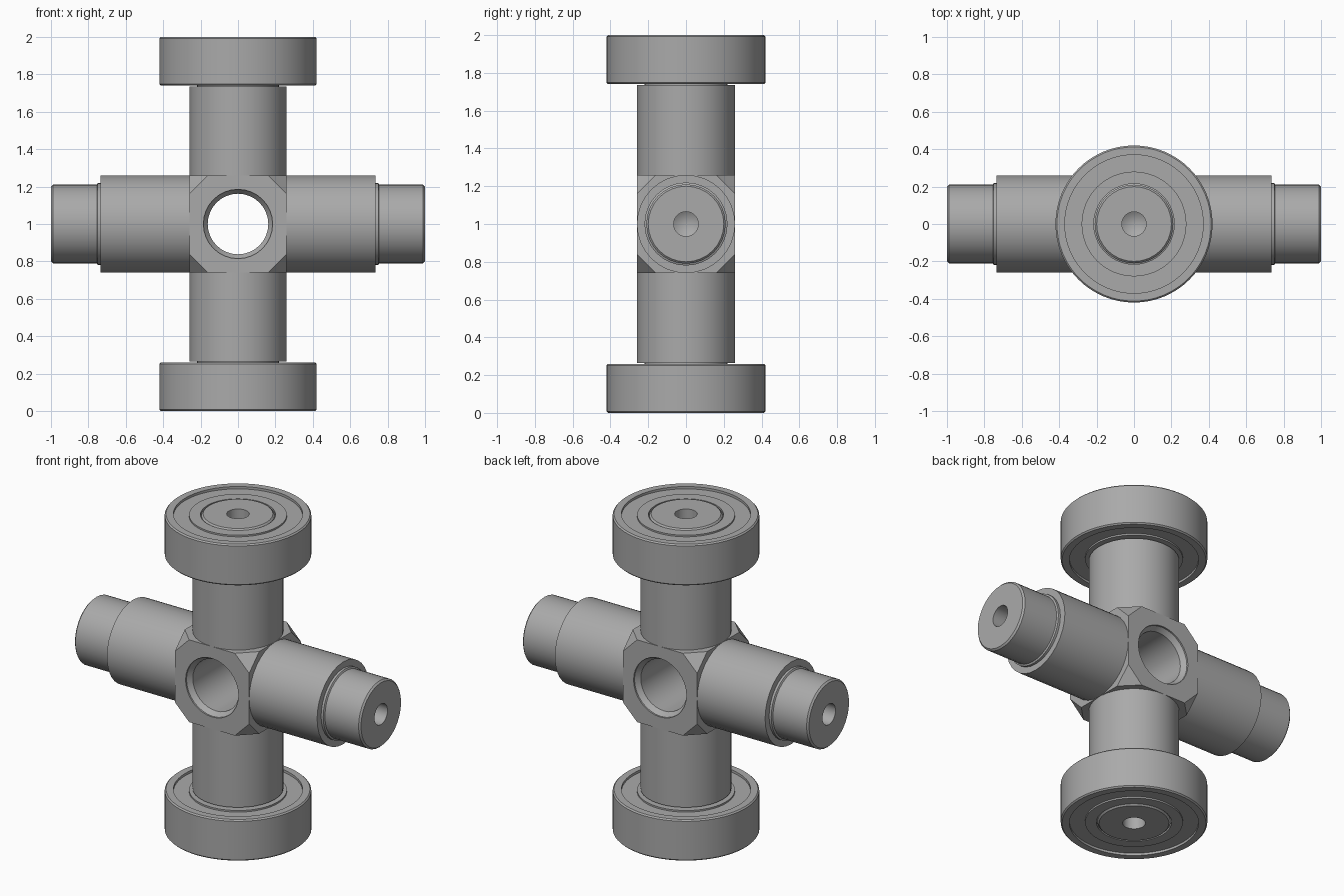
import bpy, bmesh, math
from mathutils import Matrix

if "Cube" in bpy.data.objects:
    bpy.data.objects.remove(bpy.data.objects["Cube"])

steel = bpy.data.materials.new("brushed grey steel")
steel.use_nodes = True
GREY = (0.4, 0.4, 0.4, 1)
steel.diffuse_color = GREY
steel.node_tree.nodes["Principled BSDF"].inputs["Base Color"].default_value = GREY

CENTRE = Matrix.Translation((0, 0, 1))
HALF = 0.26          # half width of the hub, also the sleeve radius


def finish(name, bm, matrix, smooth=True):
    bmesh.ops.remove_doubles(bm, verts=bm.verts, dist=1e-5)
    bmesh.ops.recalc_face_normals(bm, faces=bm.faces)
    mesh = bpy.data.meshes.new(name)
    bm.to_mesh(mesh)
    bm.free()
    mesh.materials.append(steel)
    obj = bpy.data.objects.new(name, mesh)
    bpy.context.collection.objects.link(obj)
    obj.matrix_world = matrix
    if smooth:
        bpy.ops.object.select_all(action='DESELECT')
        obj.select_set(True)
        bpy.context.view_layer.objects.active = obj
        bpy.ops.object.shade_smooth_by_angle(angle=math.radians(30))
    return obj


def lathe(name, profile, sides, matrix, closed=False):
    """Spin (radius, height) points about the local z axis."""
    bm = bmesh.new()
    verts = [bm.verts.new((r, 0, h)) for r, h in profile]
    pairs = list(zip(verts, verts[1:]))
    if closed:
        pairs.append((verts[-1], verts[0]))
    edges = [bm.edges.new(p) for p in pairs]
    bmesh.ops.spin(bm, geom=verts + edges, cent=(0, 0, 0), axis=(0, 0, 1),
                   angle=math.tau, steps=sides, use_duplicate=False)
    return finish(name, bm, matrix)


# Hub: block with its eight corners cut off
bm = bmesh.new()
bmesh.ops.create_cube(bm, size=2 * HALF)
bmesh.ops.bevel(bm, geom=bm.verts[:], offset=0.1, segments=1, affect='VERTICES')
hub = finish("hub", bm, CENTRE, smooth=False)

# Cross bore with countersunk mouths
bore_profile = [(0, -0.3), (0.185, -0.3), (0.185, -0.25), (0.162, -0.22)]
bore_profile += [(r, -h) for r, h in reversed(bore_profile)]
bore = lathe("bore_cutter", bore_profile, 32,
             CENTRE @ Matrix.Rotation(math.pi / 2, 4, 'X'))
cut = hub.modifiers.new("bore", 'BOOLEAN')
cut.operation = 'DIFFERENCE'
cut.solver = 'EXACT'
cut.object = bore
bpy.context.view_layer.objects.active = hub
bpy.ops.object.modifier_apply(modifier=cut.name)
bpy.data.objects.remove(bore)
bpy.ops.object.select_all(action='DESELECT')
hub.select_set(True)
bpy.ops.object.shade_smooth_by_angle(angle=math.radians(30))

# Stepped journal: sleeve, shoulder collar, shaft and drilled centre
journal = [(0, 0.25), (HALF, 0.25), (HALF, 0.735), (0.22, 0.735), (0.22, 0.75),
           (0.21, 0.755), (0.21, 0.99), (0.2, 1), (0.065, 1), (0.065, 0.9),
           (0, 0.86)]

# Bearing: outer race, recessed shields and inner race
upper = [(0.215, 0.995), (0.28, 0.995), (0.28, 0.985), (0.37, 0.985),
         (0.37, 1), (0.412, 1), (0.42, 0.992)]
bearing = upper + [(r, 1.74 - h) for r, h in reversed(upper)]

for side, axis, angle in (("top", 'X', 0), ("bottom", 'X', math.pi),
                          ("left", 'Y', math.pi / 2), ("right", 'Y', -math.pi / 2)):
    matrix = CENTRE @ Matrix.Rotation(angle, 4, axis)
    lathe(side + "_journal", journal, 32, matrix)
    if axis == 'X':
        lathe(side + "_bearing", bearing, 64, matrix, closed=True)
